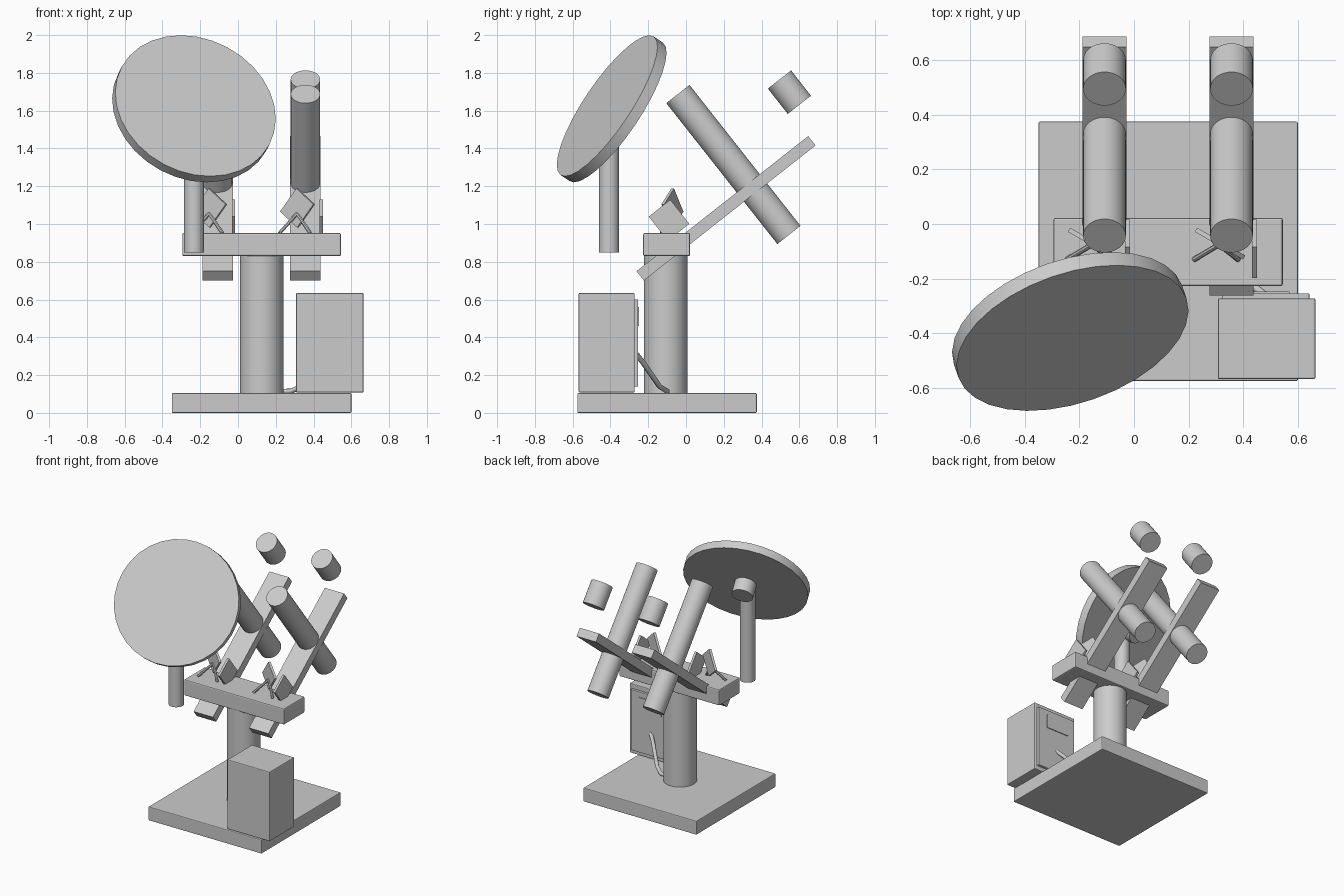
import bpy
from math import radians
from mathutils import Vector

if "Cube" in bpy.data.objects:
    bpy.data.objects.remove(bpy.data.objects["Cube"])


def box(name, size, loc, rot=(0, 0, 0), bevel=0.0):
    bpy.ops.mesh.primitive_cube_add(size=1, location=loc, rotation=[radians(a) for a in rot])
    o = bpy.context.object
    o.name = name
    o.scale = size
    bpy.ops.object.transform_apply(location=False, rotation=False, scale=True)
    if bevel:
        m = o.modifiers.new("bevel", 'BEVEL')
        m.width = bevel
        m.segments = 2
    return o


def span(name, lo, hi, bevel=0.0):
    lo, hi = Vector(lo), Vector(hi)
    return box(name, hi - lo, (lo + hi) / 2, bevel=bevel)


def rod(name, a, b, r, sides=48):
    a, b = Vector(a), Vector(b)
    d = b - a
    bpy.ops.mesh.primitive_cylinder_add(vertices=sides, radius=r, depth=d.length, location=(a + b) / 2)
    o = bpy.context.object
    o.name = name
    o.rotation_euler = d.to_track_quat('Z', 'Y').to_euler()
    bpy.ops.object.shade_smooth_by_angle(angle=radians(30))
    return o


# Base, column and crossbar
span("base_slab", (-0.35, -0.575, 0), (0.60, 0.375, 0.105), 0.006)
rod("column", (0.125, -0.108, 0.09), (0.125, -0.108, 0.85), 0.115)
span("crossbar", (-0.295, -0.227, 0.83), (0.545, 0.022, 0.952), 0.008)

# Two matching instrument arms
for side, x in (("left", -0.108), ("right", 0.357)):
    box(side + "_boom", (0.162, 1.157, 0.063), (x, 0.212, 1.083), (38.2, 0, 0))
    rod(side + "_tube", (x, -0.043, 1.688), (x, 0.545, 0.942), 0.078)
    rod(side + "_short_tube", (x, 0.495, 1.765), (x, 0.60, 1.631), 0.078)
    # Bracket plates and struts on the crossbar
    box(side + "_side_plate", (0.017, 0.145, 0.163), (x + 0.084, -0.09, 1.02), (38.2, 0, 0))
    box(side + "_angled_plate", (0.134, 0.017, 0.158), (x - 0.042, -0.072, 1.085), (0, 39, -30))
    apex = Vector((x - 0.045, -0.075, 1.055))
    for i, dx in enumerate((-0.137, 0.025)):
        rod(f"{side}_strut_{i}", apex, (x + dx, -0.13, 0.952), 0.01, 8)

# Dish with hub and support pole
n = Vector((0.277, -0.798, 0.536)).normalized()
front = Vector((-0.225, -0.4175, 1.626))
rod("dish", front - n * 0.06, front, 0.442, 32)
rod("dish_hub", front - n * 0.16, front - n * 0.01, 0.076, 32)
rod("dish_pole", (-0.233, -0.407, 0.85), (-0.233, -0.407, 1.56), 0.053)

# Control cabinet with door and panel
span("cabinet", (0.307, -0.568, 0.108), (0.664, -0.272, 0.635), 0.006)
span("cabinet_door", (0.322, -0.28, 0.14), (0.642, -0.254, 0.60), 0.003)
span("door_panel", (0.385, -0.26, 0.46), (0.57, -0.248, 0.56))

# Cable from the cabinet to the column foot
c = bpy.data.curves.new("cable", 'CURVE')
c.dimensions = '3D'
c.bevel_depth = 0.014
c.bevel_resolution = 2
c.use_fill_caps = True
path = [(0.48, -0.262, 0.31), (0.44, -0.23, 0.27), (0.34, -0.14, 0.14), (0.28, -0.10, 0.115), (0.2, -0.10, 0.112)]
s = c.splines.new('POLY')
s.points.add(len(path) - 1)
for p, q in zip(s.points, path):
    p.co = (*q, 1)
bpy.context.collection.objects.link(bpy.data.objects.new("cable", c))
